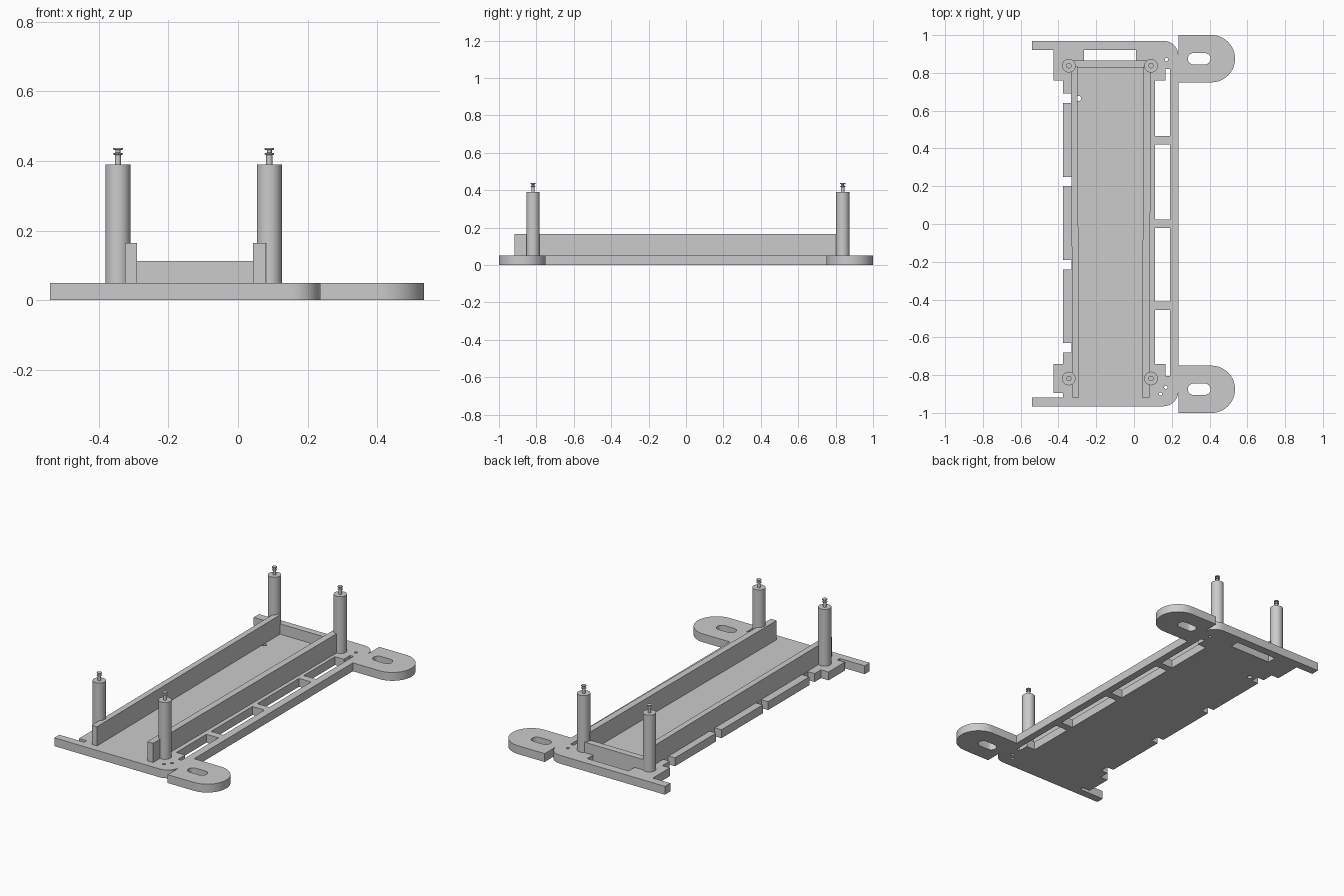
import bpy, bmesh
from math import cos, sin, pi, radians

cube = bpy.data.objects.get("Cube")
if cube:
    bpy.data.objects.remove(cube)

grey = bpy.data.materials.new("plain grey")
grey.use_nodes = True
grey.diffuse_color = (0.6, 0.6, 0.6, 1)
grey.node_tree.nodes["Principled BSDF"].inputs["Base Color"].default_value = (0.6, 0.6, 0.6, 1)


def finish(name, bm):
    bmesh.ops.recalc_face_normals(bm, faces=bm.faces)
    mesh = bpy.data.meshes.new(name)
    bm.to_mesh(mesh)
    bm.free()
    mesh.materials.append(grey)
    ob = bpy.data.objects.new(name, mesh)
    bpy.context.collection.objects.link(ob)
    return ob


def add_prism(bm, pts, z0, z1):
    face = bm.faces.new([bm.verts.new((x, y, z0)) for x, y in pts])
    top = bmesh.ops.extrude_face_region(bm, geom=[face])["geom"]
    for v in top:
        if isinstance(v, bmesh.types.BMVert):
            v.co.z = z1


def prism(name, pts, z0, z1):
    bm = bmesh.new()
    add_prism(bm, pts, z0, z1)
    return finish(name, bm)


def rect(x0, x1, y0, y1):
    return [(x0, y0), (x1, y0), (x1, y1), (x0, y1)]


def arc(cx, cy, r, a0, a1, n=16):
    angles = [radians(a0 + (a1 - a0) * i / n) for i in range(n + 1)]
    return [(cx + r * cos(a), cy + r * sin(a)) for a in angles]


def circle(cx, cy, r, n=12):
    return arc(cx, cy, r, 0, 360 - 360 / n, n - 1)


def smooth(ob):
    bpy.ops.object.select_all(action="DESELECT")
    ob.select_set(True)
    bpy.context.view_layer.objects.active = ob
    bpy.ops.object.shade_smooth_by_angle(angle=radians(35))


T = 0.05            # plate thickness
RAIL = 0.235        # outer edge of the side rail
EAR_Y = 0.875       # centre of the mounting ears

# Base plate outline: end bars, rounded corners and both mounting ears
outline = [(-0.54, -0.965)]
outline += arc(0.155, -0.885, 0.08, -90, -4)
outline += [(RAIL, -1)]
outline += arc(0.41, -EAR_Y, 0.125, -90, 90, 32)
outline += [(RAIL, -0.75), (RAIL, 0.75)]
outline += arc(0.41, EAR_Y, 0.125, -90, 90, 32)
outline += [(RAIL, 1)]
outline += arc(0.155, 0.89, 0.08, 4, 90)
outline += [(-0.54, 0.97), (-0.54, 0.92), (-0.425, 0.92), (-0.425, 0.76), (-0.375, 0.76)]
# Notches along the left edge
for y in (0.665, 0.225, -0.215, -0.655):
    outline += [(-0.375, y + 0.025), (-0.33, y + 0.025), (-0.33, y - 0.025), (-0.375, y - 0.025)]
outline += [(-0.375, -0.74), (-0.425, -0.74), (-0.425, -0.895), (-0.375, -0.895),
            (-0.375, -0.918), (-0.54, -0.918)]
plate = prism("base_plate", outline, 0, T)

# Openings: rail windows, end window, ear slots, small holes
cuts = [rect(0.11, 0.19, 0.025, 0.42), rect(0.11, 0.19, -0.41, -0.02),
        rect(-0.265, 0.01, 0.865, 0.92)]
for s, inner, step, end in ((1, 0.465, 0.76, 0.82), (-1, 0.455, 0.74, 0.805)):
    cuts.append([(0.11, s * inner), (0.19, s * inner), (0.19, s * end),
                 (0.168, s * end), (0.168, s * step), (0.11, s * step)])
    cuts.append(arc(0.375, s * EAR_Y, 0.03, -90, 90) + arc(0.315, s * EAR_Y, 0.03, 90, 270))
for x, y, r in ((0.172, 0.87, 0.009), (0.14, -0.9, 0.009), (0.168, -0.865, 0.009),
                (-0.293, 0.665, 0.014)):
    cuts.append(circle(x, y, r))
bm = bmesh.new()
for pts in cuts:
    add_prism(bm, pts, -0.1, 0.2)
cutter = finish("plate_cutter", bm)
cutter.hide_render = True

mod = plate.modifiers.new("openings", "BOOLEAN")
mod.operation = "DIFFERENCE"
mod.solver = "EXACT"
mod.object = cutter
bpy.context.view_layer.objects.active = plate
bpy.ops.object.modifier_apply(modifier=mod.name)
bpy.data.objects.remove(cutter)
smooth(plate)

# Channel walls, slightly skewed along their length
prism("left_edge_wall", [(-0.325, -0.918), (-0.29, -0.918), (-0.3, 0.835), (-0.335, 0.835)], T, 0.165)
prism("right_edge_wall", [(0.043, -0.918), (0.081, -0.918), (0.09, 0.835), (0.05, 0.835)], T, 0.165)
prism("back_cross_wall", rect(-0.335, 0.09, 0.825, 0.865), T, 0.112)


# Standoff post with a flanged snap pin, turned from a profile
def standoff(name, x, y):
    profile = [(0.036, T), (0.036, 0.39), (0.009, 0.39), (0.009, 0.417), (0.014, 0.419),
               (0.014, 0.422), (0.007, 0.424), (0.007, 0.431), (0.014, 0.433), (0.014, 0.437)]
    bm = bmesh.new()
    n = 32
    rings = [[bm.verts.new((x + r * cos(2 * pi * i / n), y + r * sin(2 * pi * i / n), z))
              for i in range(n)] for r, z in profile]
    for a, b in zip(rings, rings[1:]):
        for i in range(n):
            j = (i + 1) % n
            bm.faces.new((a[i], a[j], b[j], b[i]))
    bm.faces.new(rings[0])
    bm.faces.new(rings[-1])
    smooth(finish(name, bm))


for side, x in (("left_edge", -0.345), ("right_edge", 0.09)):
    for end, y in (("front", -0.818), ("back", 0.838)):
        standoff(f"{end}_{side}_standoff", x, y)
